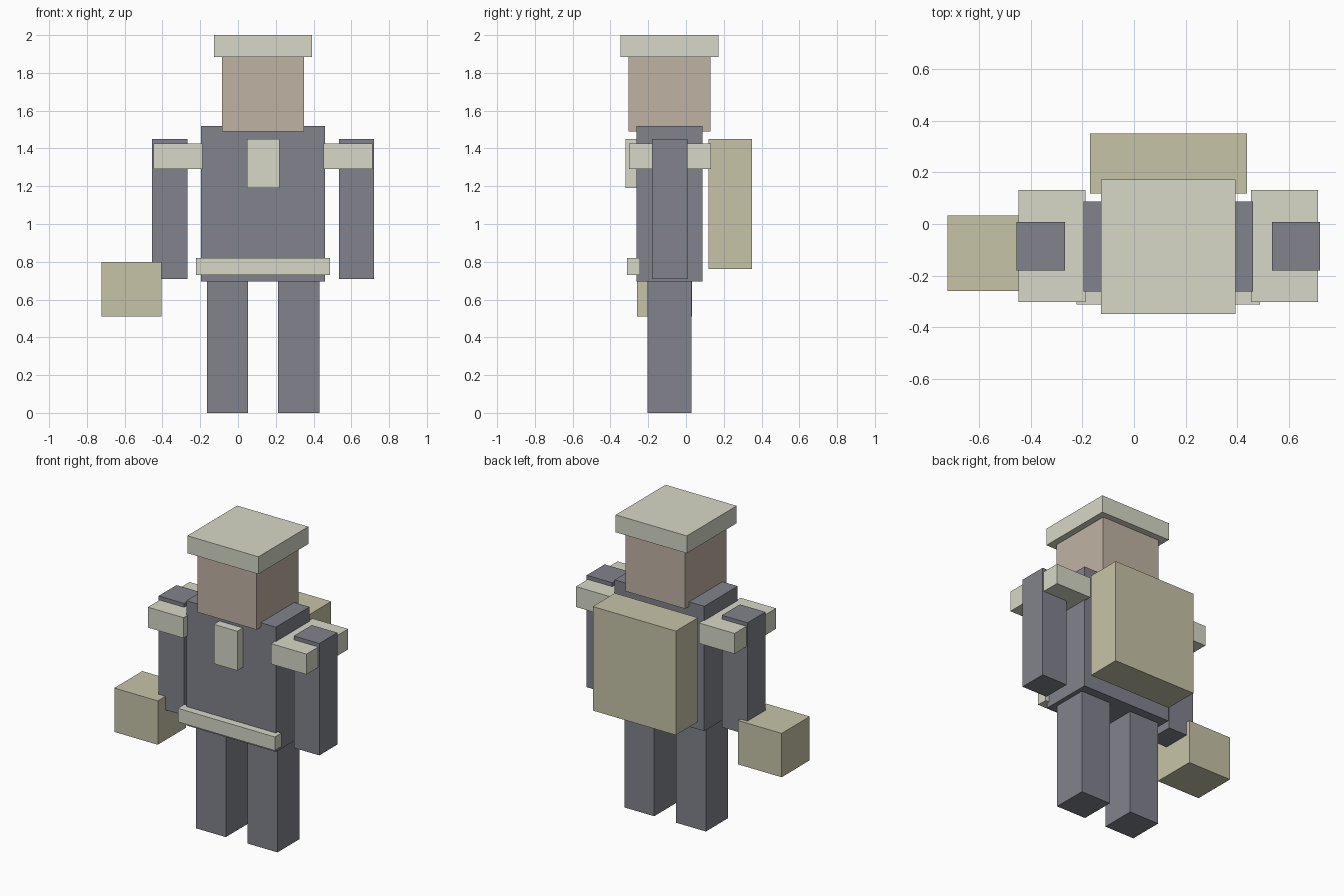
import bpy

if "Cube" in bpy.data.objects:
    bpy.data.objects.remove(bpy.data.objects["Cube"])

CX = 0.133  # the body's own mirror plane, offset by the carried bag


def material(name, rgb):
    m = bpy.data.materials.new(name)
    m.diffuse_color = (*rgb, 1)
    m.use_nodes = True
    m.node_tree.nodes["Principled BSDF"].inputs["Base Color"].default_value = m.diffuse_color
    return m


cloth = material("dark_cloth", (0.22, 0.225, 0.265))
skin = material("skin", (0.53, 0.45, 0.37))
trim = material("pale_trim", (0.68, 0.69, 0.57))
canvas = material("canvas", (0.57, 0.55, 0.39))


def box(name, x, y, z, mat):
    """Flat-sided block given its (min, max) extent on each axis."""
    spans = (x, y, z)
    bpy.ops.mesh.primitive_cube_add(size=1, location=[(a + b) / 2 for a, b in spans])
    ob = bpy.context.object
    ob.name = name
    ob.scale = [b - a for a, b in spans]
    bpy.ops.object.transform_apply(location=False, rotation=False, scale=True)
    ob.data.materials.append(mat)


def centred(name, half, y, z, mat):
    box(name, (CX - half, CX + half), y, z, mat)


def pair(name, inner, outer, y, z, mat):
    box(name + "_left", (CX + inner, CX + outer), y, z, mat)
    box(name + "_right", (CX - outer, CX - inner), y, z, mat)


# Head and hat
centred("head", 0.217, (-0.305, 0.13), (1.49, 1.925), skin)
centred("hat", 0.26, (-0.348, 0.173), (1.885, 2.0), trim)

# Torso and limbs
centred("torso", 0.328, (-0.262, 0.088), (0.695, 1.52), cloth)
pair("leg", 0.08, 0.298, (-0.203, 0.028), (0, 0.695), cloth)
pair("arm", 0.401, 0.588, (-0.18, 0.008), (0.71, 1.45), cloth)

# Clothing trim
pair("shoulder_pad", 0.32, 0.58, (-0.303, 0.132), (1.29, 1.425), trim)
centred("neck_cloth", 0.086, (-0.32, -0.25), (1.19, 1.45), trim)
centred("belt", 0.355, (-0.312, -0.243), (0.73, 0.82), trim)

# Luggage
centred("backpack", 0.304, (0.119, 0.35), (0.762, 1.45), canvas)
box("hand_bag", (-0.723, -0.405), (-0.26, 0.033), (0.51, 0.80), canvas)
